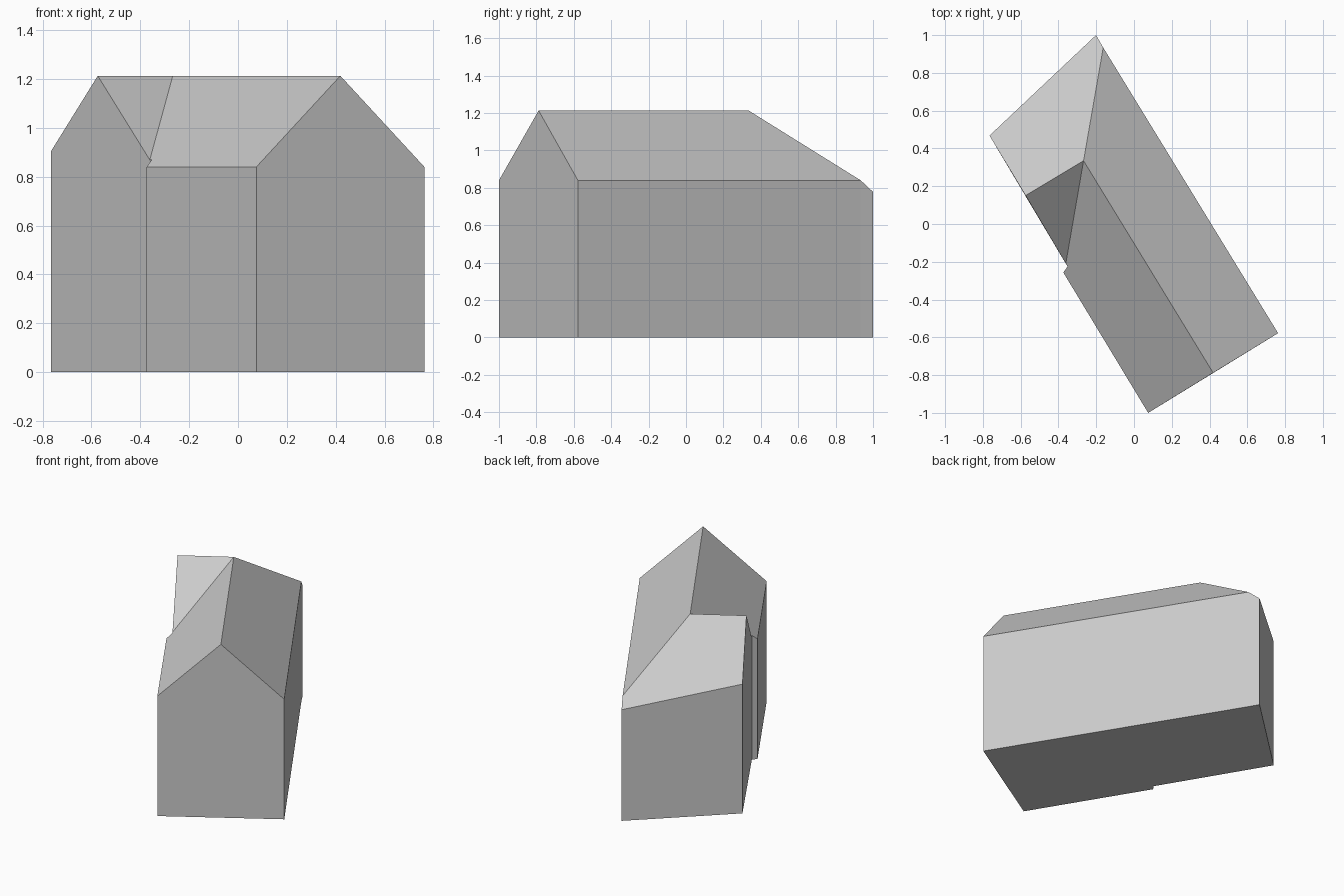
import bpy
import bmesh

cube = bpy.data.objects.get("Cube")
if cube:
    bpy.data.objects.remove(cube, do_unlink=True)

# One plain grey for the whole building
grey = bpy.data.materials.new("light_grey")
grey.use_nodes = True
COLOR = (0.6, 0.6, 0.6, 1.0)
grey.diffuse_color = COLOR
grey.node_tree.nodes["Principled BSDF"].inputs["Base Color"].default_value = COLOR

RIDGE, EAVE = 1.213, 0.84

# Eave corners of the footprint
front = (0.075, -1.0, EAVE)
right = (0.763, -0.578, EAVE)
back_eave = (-0.163, 0.934, EAVE)
back = (-0.201, 1.0, 0.778)
side = (-0.765, 0.468, 0.905)
step_in = (-0.352, -0.225, 0.871)
step_out = (-0.374, -0.257, EAVE)

# Ridge ends, ridge junction and foot of the valley
front_peak = (0.419, -0.788, RIDGE)
side_peak = (-0.574, 0.151, RIDGE)
junction = (-0.267, 0.335, RIDGE)
valley = (-0.361, -0.209, 0.869)


def ground(p):
    return (p[0], p[1], 0.0)


def wall(a, b, *top):
    """Vertical face under a and b, with optional points between b and a."""
    return [ground(a), ground(b), b, *top, a]


def make_part(name, faces):
    bm = bmesh.new()
    for points in faces:
        bm.faces.new([bm.verts.new(p) for p in points])
    bmesh.ops.remove_doubles(bm, verts=bm.verts, dist=0.0005)
    mesh = bpy.data.meshes.new(name)
    bm.to_mesh(mesh)
    bm.free()
    mesh.materials.append(grey)
    obj = bpy.data.objects.new(name, mesh)
    bpy.context.collection.objects.link(obj)
    return obj


# Walls, counter-clockwise around the footprint, with two gables
make_part("walls", [
    wall(front, right, front_peak),
    wall(right, back_eave),
    wall(back_eave, back),
    wall(back, side),
    wall(side, step_in, valley, side_peak),
    wall(step_in, step_out),
    wall(step_out, front),
])

# Main roof: both long slopes
make_part("main_roof", [
    [right, back_eave, junction, front_peak],
    [front, front_peak, junction, valley, step_in, step_out],
])

# Cross wing roof: back slope and small front slope
make_part("cross_wing_roof", [
    [back_eave, back, side, side_peak, junction],
    [junction, side_peak, valley],
])

# Underside
outline = [front, right, back_eave, back, side, step_in, step_out]
make_part("floor", [[ground(p) for p in reversed(outline)]])
